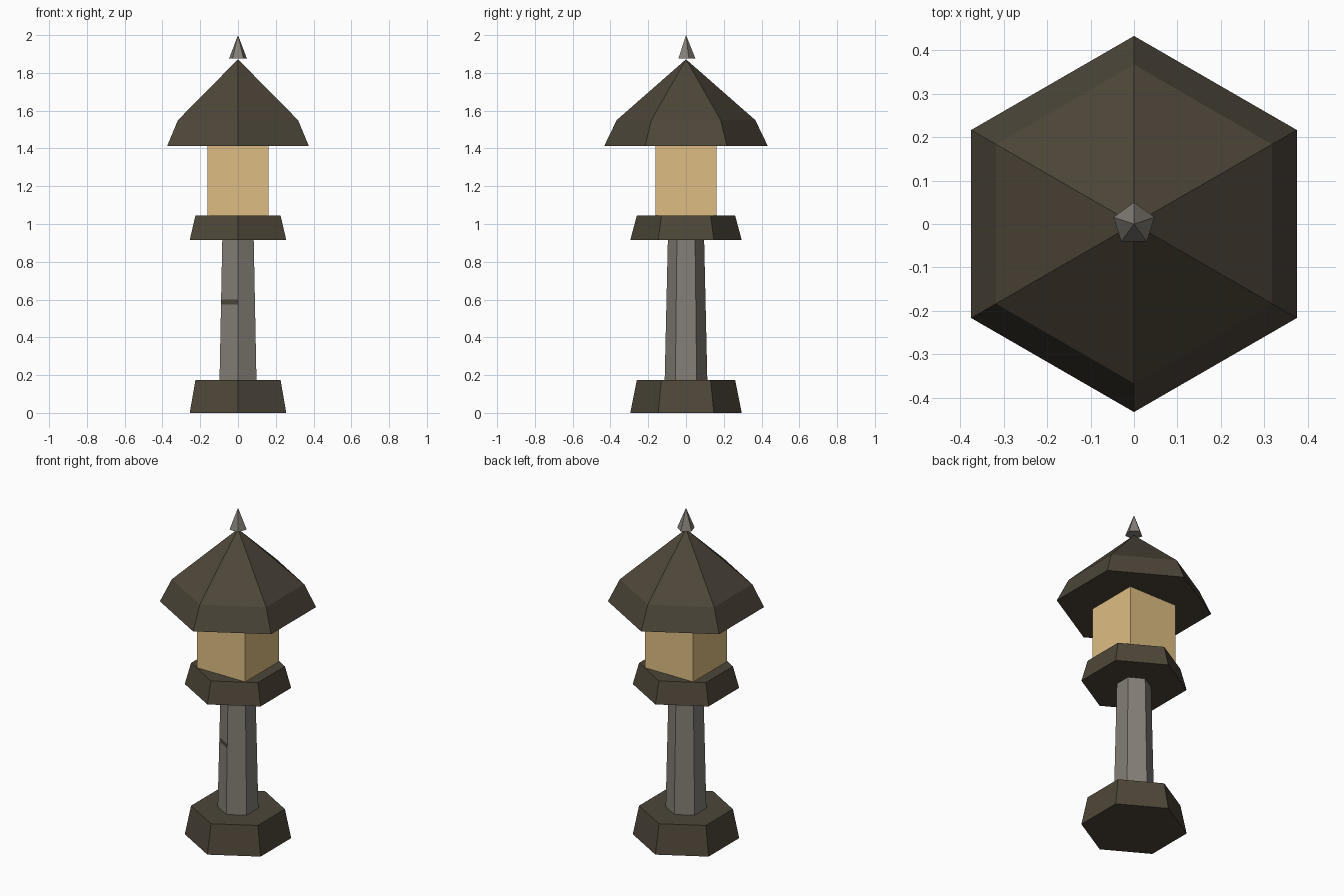
import bpy, bmesh
from math import sin, cos, pi, sqrt

cube = bpy.data.objects.get("Cube")
if cube:
    bpy.data.objects.remove(cube, do_unlink=True)


def material(name, rgb):
    """Flat material from 0-255 display colour, converted to linear."""
    linear = [((c / 255 + 0.055) / 1.055) ** 2.4 for c in rgb] + [1.0]
    mat = bpy.data.materials.new(name)
    mat.use_nodes = True
    mat.diffuse_color = linear
    bsdf = mat.node_tree.nodes["Principled BSDF"]
    bsdf.inputs["Base Color"].default_value = linear
    bsdf.inputs["Roughness"].default_value = 0.9
    return mat


wood = material("dark brown", (77, 70, 57))
stone = material("warm grey", (132, 127, 118))
glow = material("lantern tan", (222, 190, 130))


def loft(name, sides, profile, *mats):
    """Closed flat-sided solid through (radius, z) rings; radius 0 makes a tip.
    The first corner points to +y."""
    bm = bmesh.new()
    rings = []
    for r, z in profile:
        if r == 0:
            rings.append([bm.verts.new((0, 0, z))] * sides)
        else:
            angles = [pi / 2 + 2 * pi * i / sides for i in range(sides)]
            rings.append([bm.verts.new((r * cos(a), r * sin(a), z)) for a in angles])
    for low, high in zip(rings, rings[1:]):
        for i in range(sides):
            j = (i + 1) % sides
            corners = dict.fromkeys((low[i], low[j], high[j], high[i]))
            bm.faces.new(list(corners))
    for ring in (rings[0], rings[-1]):
        if ring[0] is not ring[1]:
            bm.faces.new(ring)
    bmesh.ops.recalc_face_normals(bm, faces=bm.faces)
    mesh = bpy.data.meshes.new(name)
    bm.to_mesh(mesh)
    bm.free()
    for mat in mats:
        mesh.materials.append(mat)
    obj = bpy.data.objects.new(name, mesh)
    bpy.context.collection.objects.link(obj)
    return obj


# Hexagonal foot and the matching platform under the lantern
for name, bottom, top in (("base", 0, 0.175), ("platform", 0.915, 1.045)):
    loft(name, 6, [(0.295, bottom), (0.26, top)], wood)

# Tapered post, with a dark band on its front left-hand face
post_low, post_high = (0.113, 0.17), (0.096, 0.92)


def post_ring(z):
    t = (z - post_low[1]) / (post_high[1] - post_low[1])
    return (post_low[0] + t * (post_high[0] - post_low[0]), z)


post = loft("post", 6, [post_ring(z) for z in (0.17, 0.575, 0.6, 0.92)], stone, wood)
for face in post.data.polygons:
    in_band = 0.575 < face.center.z < 0.6
    if in_band and face.normal.y < -0.5 and face.normal.x < -0.3:
        face.material_index = 1

# Square lantern box
bpy.ops.mesh.primitive_cube_add(size=1, location=(0, 0, 1.23))
lantern = bpy.context.object
lantern.name = "lantern_box"
lantern.scale = (0.325, 0.325, 0.38)
lantern.data.materials.append(glow)

# Two-pitch hexagonal roof and the five-sided finial
loft("roof", 6, [(0.433, 1.413), (0.367, 1.55), (0, 1.872)], wood)
loft("finial", 5, [(0.05, 1.875), (0, 2.0)], stone)
